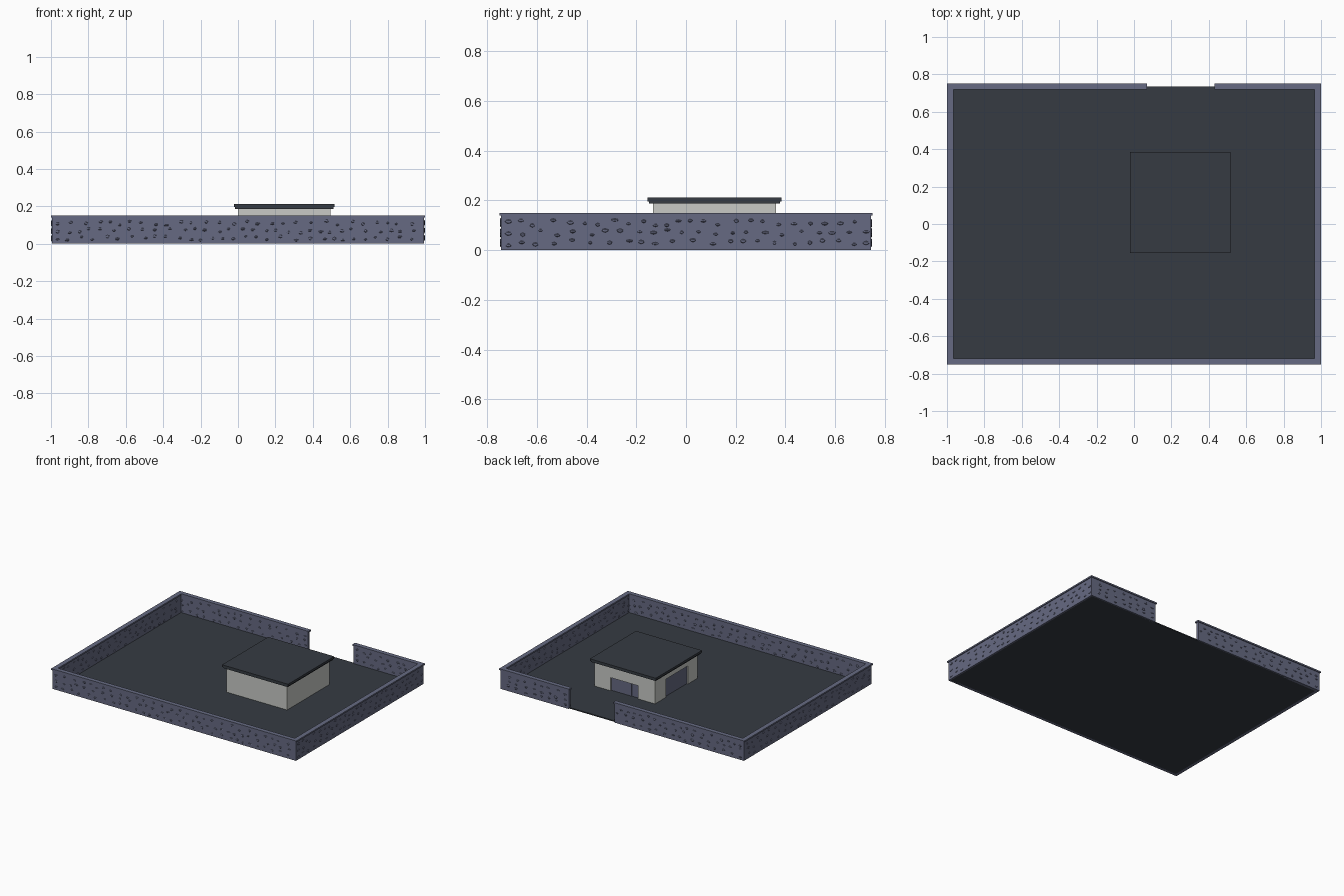
import bpy, bmesh, random
from mathutils import Matrix, Vector

if "Cube" in bpy.data.objects:
    bpy.data.objects.remove(bpy.data.objects["Cube"])

random.seed(4)


def srgb(r, g, b):
    return tuple((c / 255 / 12.92) if c < 11 else ((c / 255 + 0.055) / 1.055) ** 2.4
                 for c in (r, g, b)) + (1,)


def material(name, *rgb):
    m = bpy.data.materials.new(name)
    m.diffuse_color = srgb(*rgb)
    m.use_nodes = True
    m.node_tree.nodes["Principled BSDF"].inputs["Base Color"].default_value = m.diffuse_color
    return m


STONE = material("blue grey stone", 102, 106, 130)
DARK = material("dark slate", 54, 59, 66)
PLASTER = material("pale plaster", 200, 202, 198)


def finish(name, bm, mat):
    me = bpy.data.meshes.new(name)
    bm.to_mesh(me)
    bm.free()
    ob = bpy.data.objects.new(name, me)
    bpy.context.collection.objects.link(ob)
    if mat:
        me.materials.append(mat)
    return ob


def add_box(bm, lo, hi):
    lo, hi = Vector(lo), Vector(hi)
    bmesh.ops.create_cube(bm, size=1, matrix=Matrix.Translation((lo + hi) / 2)
                          @ Matrix.Diagonal((*(hi - lo), 1)))


def box(name, lo, hi, mat):
    bm = bmesh.new()
    add_box(bm, lo, hi)
    return finish(name, bm, mat)


# Ground slab, reaching the centre line of the perimeter walls
box("ground", (-0.983, -0.735, 0), (0.983, 0.735, 0.008), DARK)


def wall(name, lo, hi):
    """Rough stone wall between plan corners, with a slightly wider coping."""
    box(name + "_coping", (*lo, 0.139), (*hi, 0.15), STONE)
    e = 0.006
    a, b = (lo[0] + e, lo[1] + e), (hi[0] - e, hi[1] - e)
    bm = bmesh.new()
    add_box(bm, (*a, 0), (*b, 0.14))
    # low rounded stones scattered over both long faces
    along = 0 if b[0] - a[0] > b[1] - a[1] else 1
    across = 1 - along
    for side in (a[across], b[across]):
        for row in range(3):
            p = a[along] + 0.03
            while p < b[along] - 0.02:
                c = [0, 0, 0.03 + 0.04 * row + random.uniform(-0.012, 0.012)]
                c[along], c[across] = p, side
                s = [0, 0, random.uniform(0.005, 0.009)]
                s[along], s[across] = random.uniform(0.008, 0.016), 0.0055
                bmesh.ops.create_icosphere(bm, subdivisions=1, radius=1,
                                           matrix=Matrix.Translation(c)
                                           @ Matrix.Diagonal((*s, 1)))
                p += random.uniform(0.045, 0.085)
    finish(name, bm, STONE)


# Perimeter walls with the gateway in the back
wall("front_wall", (-1, -0.75), (1, -0.718))
wall("left_wall", (-1, -0.75), (-0.966, 0.75))
wall("right_wall", (0.966, -0.75), (1, 0.75))
wall("back_wall_left", (-1, 0.718), (0.07, 0.75))
wall("back_wall_right", (0.43, 0.718), (1, 0.75))

# House body with recessed openings
house = box("house_walls", (0, -0.133, 0.004), (0.494, 0.361, 0.19), PLASTER)
recess = 0.016
cutters = [
    box("back_cutter", (0.14, 0.361 - recess, -0.05), (0.362, 0.4, 0.105), None),
    box("side_cutter", (-0.05, -0.024, -0.05), (recess, 0.232, 0.142), None),
]
for c in cutters:
    c.hide_render = True
    c.hide_viewport = True
    m = house.modifiers.new("opening", 'BOOLEAN')
    m.operation = 'DIFFERENCE'
    m.solver = 'EXACT'
    m.object = c

# Door panels inside the recesses
box("back_door", (0.198, 0.338, 0.006), (0.362, 0.351, 0.105), STONE)
box("back_door_side_panel", (0.14, 0.338, 0.006), (0.196, 0.349, 0.105), STONE)
box("side_door", (0.01, -0.024, 0.006), (0.02, 0.232, 0.142), STONE)

# Flat two-layer roof
box("roof_fascia", (-0.016, -0.149, 0.187), (0.51, 0.377, 0.198), DARK)
box("roof_slab", (-0.022, -0.154, 0.196), (0.516, 0.384, 0.212), DARK)
